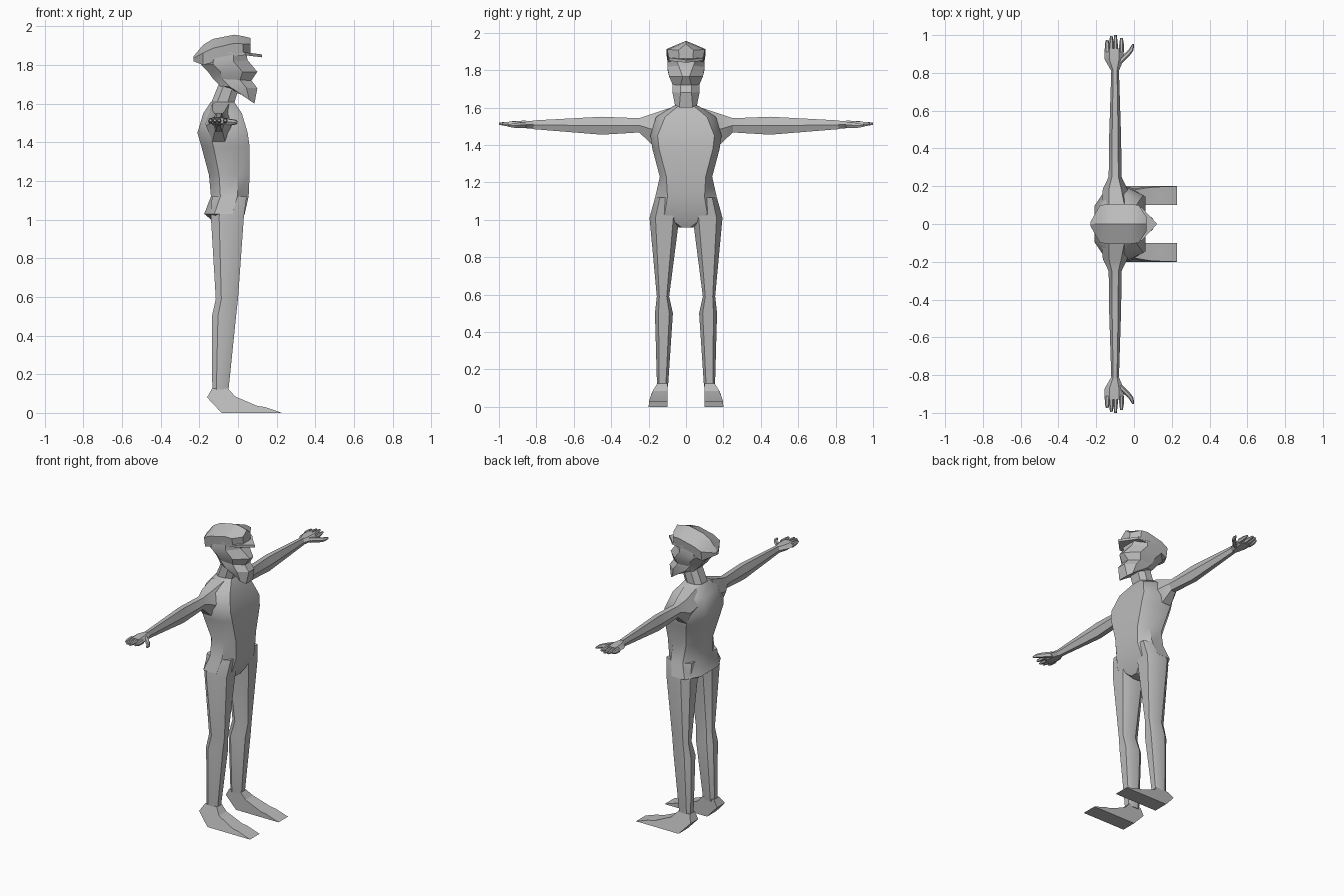
import bpy
import bmesh
import math

cube = bpy.data.objects.get("Cube")
if cube:
    bpy.data.objects.remove(cube)

gray = bpy.data.materials.new("plain gray")
gray.use_nodes = True
tone = (.5, .5, .5, 1)
gray.diffuse_color = tone
gray.node_tree.nodes["Principled BSDF"].inputs["Base Color"].default_value = tone


def loft(name, rings, mirror=False, angle=30):
    """Skin a row of equal rings, cap both ends, optionally mirror across y."""
    bm = bmesh.new()
    rows = [[bm.verts.new(point) for point in ring] for ring in rings]
    count = len(rows[0])
    for lower, upper in zip(rows, rows[1:]):
        for i in range(count):
            j = (i + 1) % count
            bm.faces.new((lower[i], lower[j], upper[j], upper[i]))
    bm.faces.new(rows[0])
    bm.faces.new(rows[-1])
    bmesh.ops.recalc_face_normals(bm, faces=bm.faces)
    mesh = bpy.data.meshes.new(name)
    bm.to_mesh(mesh)
    bm.free()
    mesh.materials.append(gray)
    part = bpy.data.objects.new(name, mesh)
    bpy.context.collection.objects.link(part)
    bpy.ops.object.select_all(action="DESELECT")
    part.select_set(True)
    bpy.context.view_layer.objects.active = part
    bpy.ops.object.shade_smooth_by_angle(angle=math.radians(angle))
    if mirror:
        modifier = part.modifiers.new("Mirror", "MIRROR")
        modifier.use_axis = (False, True, False)


def body_ring(height, back, front, width, centre=0, tilt=0, face=.6, rear=.5):
    """Eight-sided ring around z; tilt raises its front edge."""
    half = [(1, face), (.7, 1), (.25, 1), (0, rear)]
    outline = half + [(along, -across) for along, across in reversed(half)]
    return [(back + (front - back) * along, centre + width * across,
             height + tilt * along) for along, across in outline]


def limb_ring(reach, x, z, width, thick):
    """Flattened six-sided ring around y."""
    outline = [(.5, 1), (1, 0), (.5, -1), (-.5, -1), (-1, 0), (-.5, 1)]
    return [(x + width * u, reach, z + thick * v) for u, v in outline]


def leg_ring(height, back, front, inner, outer):
    """Ring of a leg, given by its inner and outer side."""
    return body_ring(height, back, front, width=(outer - inner) / 2,
                     centre=(inner + outer) / 2)


def crown_ring(x, width, bottom, ridge):
    """Gabled section of the cap, its shoulders just below the ridge."""
    side = bottom + (ridge - bottom) * .6
    return [(x, 0, ridge), (x, width, side), (x, width * .9, bottom),
            (x, -width * .9, bottom), (x, -width, side)]


# Torso from crotch to collar
loft("torso", [
    body_ring(height=.96, back=-.09, front=0, width=.04),
    body_ring(height=1.03, back=-.175, front=.035, width=.19),
    body_ring(height=1.12, back=-.14, front=.055, width=.165),
    body_ring(height=1.23, back=-.15, front=.06, width=.14, face=.75),
    body_ring(height=1.38, back=-.19, front=.06, width=.18, face=.8),
    body_ring(height=1.45, back=-.21, front=.05, width=.19, face=.8),
    body_ring(height=1.55, back=-.18, front=.02, width=.16, face=.7),
    body_ring(height=1.61, back=-.14, front=-.02, width=.065),
], angle=35)

# Neck, leaning forward
loft("neck", [
    body_ring(height=1.59, back=-.145, front=-.03, width=.06, tilt=-.02),
    body_ring(height=1.75, back=-.08, front=.02, width=.06, tilt=-.02),
])

# Head with jutting chin and nose
loft("head", [
    body_ring(height=1.66, back=0, front=.085, width=.06, tilt=-.06, rear=.8),
    body_ring(height=1.69, back=-.09, front=.1, width=.073, tilt=-.01, face=.4, rear=.7),
    body_ring(height=1.73, back=-.13, front=.07, width=.072, tilt=-.01, face=.4),
    body_ring(height=1.765, back=-.155, front=.1, width=.09, face=.2),
    body_ring(height=1.8, back=-.19, front=.05, width=.1, tilt=.025, face=.4, rear=.4),
    body_ring(height=1.85, back=-.17, front=.04, width=.095, tilt=.02, rear=.4),
], angle=20)

# Cap crown from back to front
loft("cap_crown", [
    crown_ring(x=-.23, width=.012, bottom=1.82, ridge=1.845),
    crown_ring(x=-.18, width=.1, bottom=1.8, ridge=1.905),
    crown_ring(x=-.13, width=.105, bottom=1.815, ridge=1.935),
    crown_ring(x=-.02, width=.105, bottom=1.845, ridge=1.957),
    crown_ring(x=.025, width=.1, bottom=1.85, ridge=1.95),
    crown_ring(x=.065, width=.04, bottom=1.86, ridge=1.94),
])

# Cap visor, a pointed plate sloping down to its tip
flank = [(-.05, .1), (.04, .09), (.075, .05)]
rim = flank + [(.124, 0)] + [(x, -y) for x, y in reversed(flank)]
loft("cap_visor", [
    [(x, y, level - x * .12) for x, y in rim] for level in (1.855, 1.87)
])

# Legs from hip to ankle
loft("legs", [
    leg_ring(height=1.12, back=-.135, front=.045, inner=.04, outer=.165),
    leg_ring(height=1.01, back=-.14, front=.03, inner=.036, outer=.195),
    leg_ring(height=.59, back=-.115, front=0, inner=.09, outer=.156),
    leg_ring(height=.5, back=-.135, front=-.01, inner=.07, outer=.166),
    leg_ring(height=.11, back=-.133, front=-.05, inner=.096, outer=.155),
], mirror=True)

# Feet: a side profile swept from a straight inner to a sloping outer side
profile = [(-.085, 0), (.228, 0), (.14, .03), (.1, .036),
           (-.015, .085), (-.05, .125), (-.135, .125), (-.16, .08)]
loft("feet", [
    [(x, .1, z) for x, z in profile],
    [(x, .2 - z * z * 3, z) for x, z in profile],
], mirror=True, angle=25)

# Arms with sloping shoulders
loft("arms", [
    limb_ring(reach=.08, x=-.09, z=1.515, width=.085, thick=.085),
    limb_ring(reach=.185, x=-.1, z=1.485, width=.065, thick=.08),
    limb_ring(reach=.25, x=-.1, z=1.505, width=.034, thick=.038),
    limb_ring(reach=.45, x=-.1, z=1.503, width=.032, thick=.048),
    limb_ring(reach=.82, x=-.1, z=1.508, width=.02, thick=.023),
], mirror=True)

# Hands: palm, tapering fingers and a curved thumb
loft("palms", [
    limb_ring(reach=.81, x=-.1, z=1.508, width=.02, thick=.02),
    limb_ring(reach=.87, x=-.105, z=1.51, width=.05, thick=.02),
    limb_ring(reach=.93, x=-.105, z=1.512, width=.05, thick=.015),
], mirror=True)

fingers = {"little": (-.142, .975), "ring": (-.12, .995),
           "middle": (-.098, 1), "index": (-.066, .985)}
for finger, (x, tip) in fingers.items():
    loft(finger + "_fingers", [
        limb_ring(reach=.91, x=x, z=1.511, width=.013, thick=.014),
        limb_ring(reach=.955, x=x, z=1.512, width=.012, thick=.012),
        limb_ring(reach=tip, x=x, z=1.514, width=.007, thick=.006),
    ], mirror=True)

loft("thumbs", [
    limb_ring(reach=.855, x=-.08, z=1.508, width=.02, thick=.016),
    limb_ring(reach=.895, x=-.04, z=1.505, width=.02, thick=.015),
    limb_ring(reach=.92, x=-.016, z=1.504, width=.014, thick=.012),
    limb_ring(reach=.952, x=-.005, z=1.504, width=.005, thick=.006),
], mirror=True)
